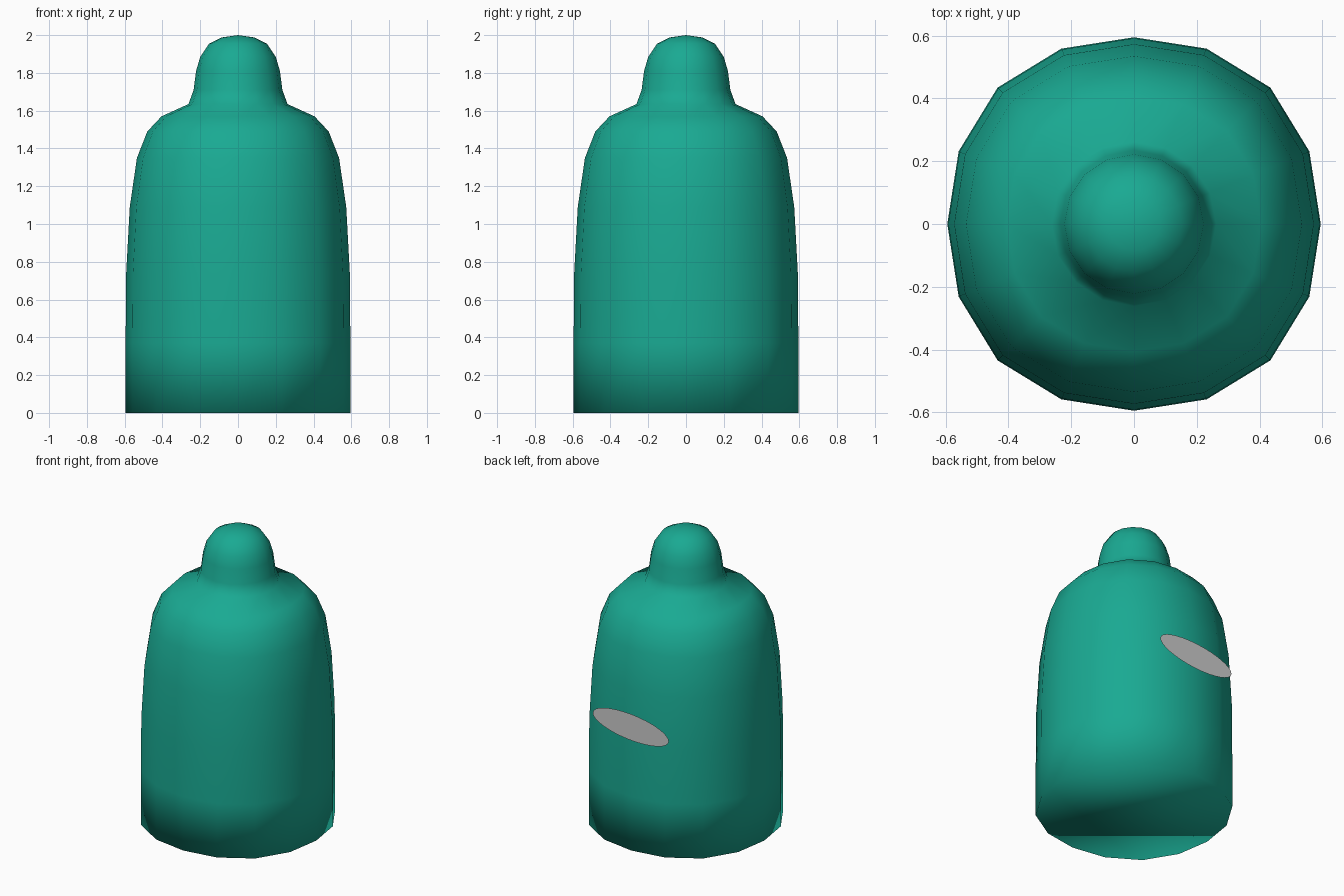
import bpy, bmesh
from math import sin, cos, tau, radians

if "Cube" in bpy.data.objects:
    bpy.data.objects.remove(bpy.data.objects["Cube"])

SIDES = 16

# Half profile of the bottle: radius, height
PROFILE = [(0.595, 0.0), (0.595, 0.37), (0.592, 0.74), (0.573, 1.09),
           (0.535, 1.35), (0.48, 1.49), (0.405, 1.57), (0.262, 1.635),
           (0.235, 1.71), (0.222, 1.81), (0.20, 1.885), (0.153, 1.955),
           (0.085, 1.988)]


def finish(name, bm, smooth, material=None):
    mesh = bpy.data.meshes.new(name)
    bmesh.ops.recalc_face_normals(bm, faces=bm.faces)
    for f in bm.faces:
        f.smooth = smooth
    bm.to_mesh(mesh)
    bm.free()
    obj = bpy.data.objects.new(name, mesh)
    bpy.context.collection.objects.link(obj)
    if material:
        mesh.materials.append(material)
    return obj


green = bpy.data.materials.new("green")
green.diffuse_color = (0.01, 0.40, 0.29, 1.0)
green.use_nodes = True
green.node_tree.nodes["Principled BSDF"].inputs["Base Color"].default_value = green.diffuse_color

# Bottle body with neck and rounded cap, one smooth lathed skin
bm = bmesh.new()
rings = []
for r, z in PROFILE:
    ring = []
    for i in range(SIDES):
        a = tau * i / SIDES
        # the body is very slightly squared, the cap is round
        k = r * (1 + 0.033 * sin(2 * a) ** 2) if z < 1.6 else r
        ring.append(bm.verts.new((k * cos(a), k * sin(a), z)))
    rings.append(ring)
for lo, hi in zip(rings, rings[1:]):
    for i in range(SIDES):
        j = (i + 1) % SIDES
        bm.faces.new((lo[i], lo[j], hi[j], hi[i]))
bm.faces.new(rings[0][::-1])
tip = bm.verts.new((0, 0, 2.0))
for i in range(SIDES):
    bm.faces.new((rings[-1][i], rings[-1][(i + 1) % SIDES], tip))
finish("bottle_body", bm, True, green)

# Flat oval label on the back, slightly tilted
bm = bmesh.new()
oval = [bm.verts.new((0.29 * cos(tau * i / 32), 0, 0.09 * sin(tau * i / 32)))
        for i in range(32)]
bm.faces.new(oval)
label = finish("back_label", bm, False)
for p in label.data.polygons:
    if p.normal.y < 0:
        label.data.flip_normals()
label.location = (0, 0.6, 0.85)
label.rotation_euler = (0, radians(-4.6), 0)
